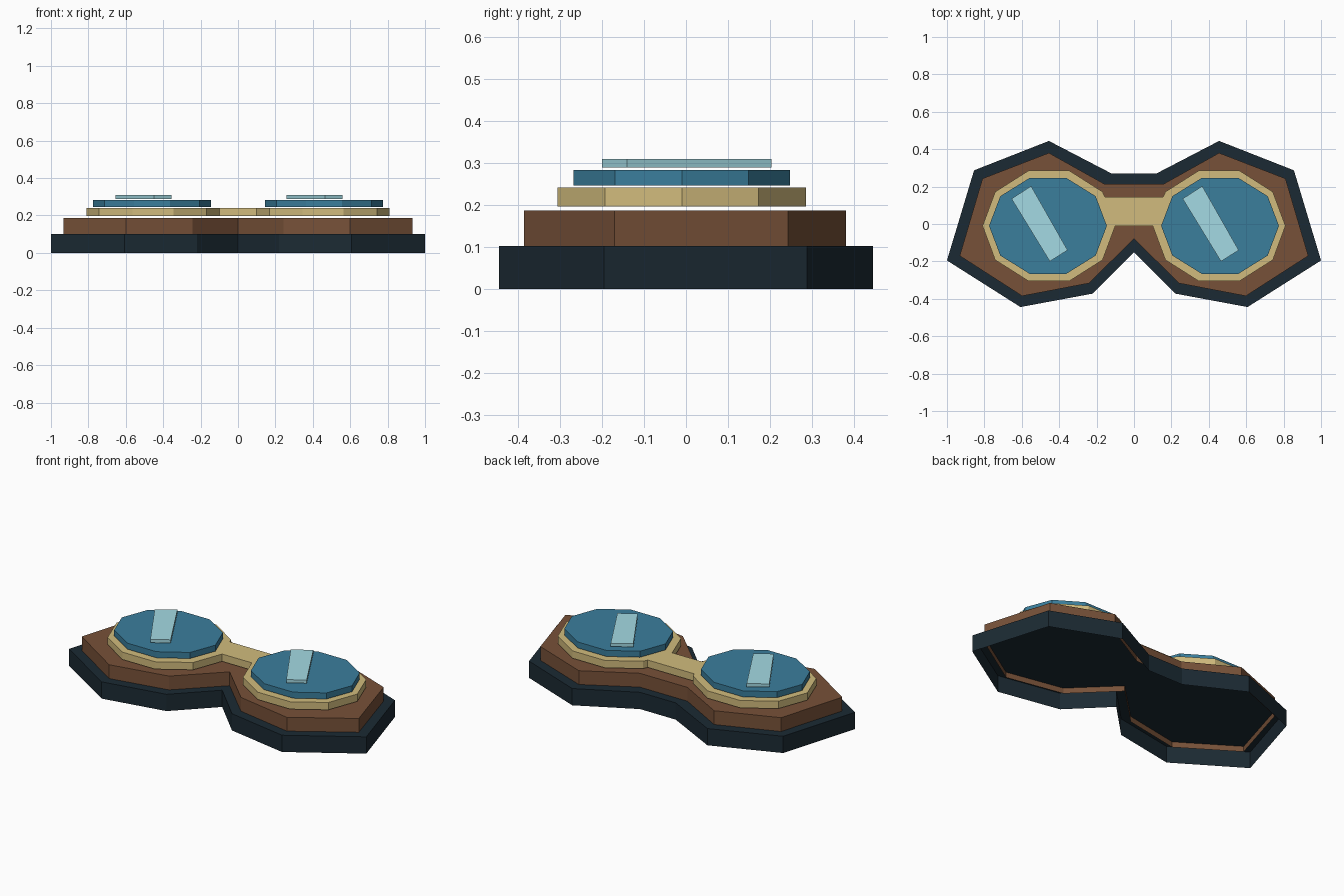
import bpy
import math

cube = bpy.data.objects.get("Cube")
if cube:
    bpy.data.objects.remove(cube, do_unlink=True)


def material(name, rgb):
    mat = bpy.data.materials.new(name)
    mat.use_nodes = True
    mat.diffuse_color = (*rgb, 1)
    mat.node_tree.nodes["Principled BSDF"].inputs["Base Color"].default_value = (*rgb, 1)
    return mat


slate = material("dark_slate", (0.011, 0.023, 0.033))
leather = material("brown_leather", (0.185, 0.083, 0.04))
brass = material("pale_brass", (0.64, 0.5, 0.205))
glass = material("blue_glass", (0.043, 0.21, 0.335))
shine = material("pale_shine", (0.37, 0.7, 0.77))


def mirrored(half):
    """Counterclockwise outline from a half listed back to front on +x."""
    return half[::-1] + [(-x, y) for x, y in half if x > 0]


def decagon(cx, rx, ry):
    return [(cx + rx * math.cos(math.radians(a)), -0.01 + ry * math.sin(math.radians(a)))
            for a in range(-180, 180, 36)]


def layer(name, outline, low, high, mat):
    """Flat-topped shell over an outline, open below."""
    n = len(outline)
    verts = [(x, y, z) for z in (low, high) for x, y in outline]
    faces = [(i, (i + 1) % n, n + (i + 1) % n, n + i) for i in range(n)]
    faces.append(tuple(range(n, n * 2)))
    mesh = bpy.data.meshes.new(name)
    mesh.from_pydata(verts, [], faces)
    mesh.materials.append(mat)
    obj = bpy.data.objects.new(name, mesh)
    bpy.context.collection.objects.link(obj)


# Outer frame
outer = mirrored([(0.12, 0.27), (0.455, 0.444), (0.855, 0.287), (1, -0.195),
                  (0.607, -0.444), (0.22, -0.372), (0, -0.152)])
layer("outer_frame", outer, 0, 0.102, slate)

# Padding, sunk a little into the frame
inner = mirrored([(0.16, 0.215), (0.455, 0.38), (0.81, 0.243), (0.932, -0.17),
                  (0.598, -0.385), (0.242, -0.317), (0, -0.08)])
layer("padding", inner, 0.068, 0.186, leather)

# Joined lens rims: two decagons linked by a bridge
rim = decagon(0.455, 0.355, 0.31)
half_rim = [(0.156, 0.145)] + rim[:0:-1] + rim[:1]
layer("lens_rims", mirrored(half_rim), 0.196, 0.241, brass)

# Lenses and their slanted highlights
streak = [(-0.15, 0.135), (0.055, -0.2), (0.15, -0.14), (-0.045, 0.203)]
for side, cx, sx in (("right", -0.46, -0.505), ("left", 0.46, 0.41)):
    layer(side + "_lens", decagon(cx, 0.315, 0.27), 0.246, 0.283, glass)
    layer(side + "_highlight", [(sx + x, y) for x, y in streak], 0.289, 0.309, shine)
